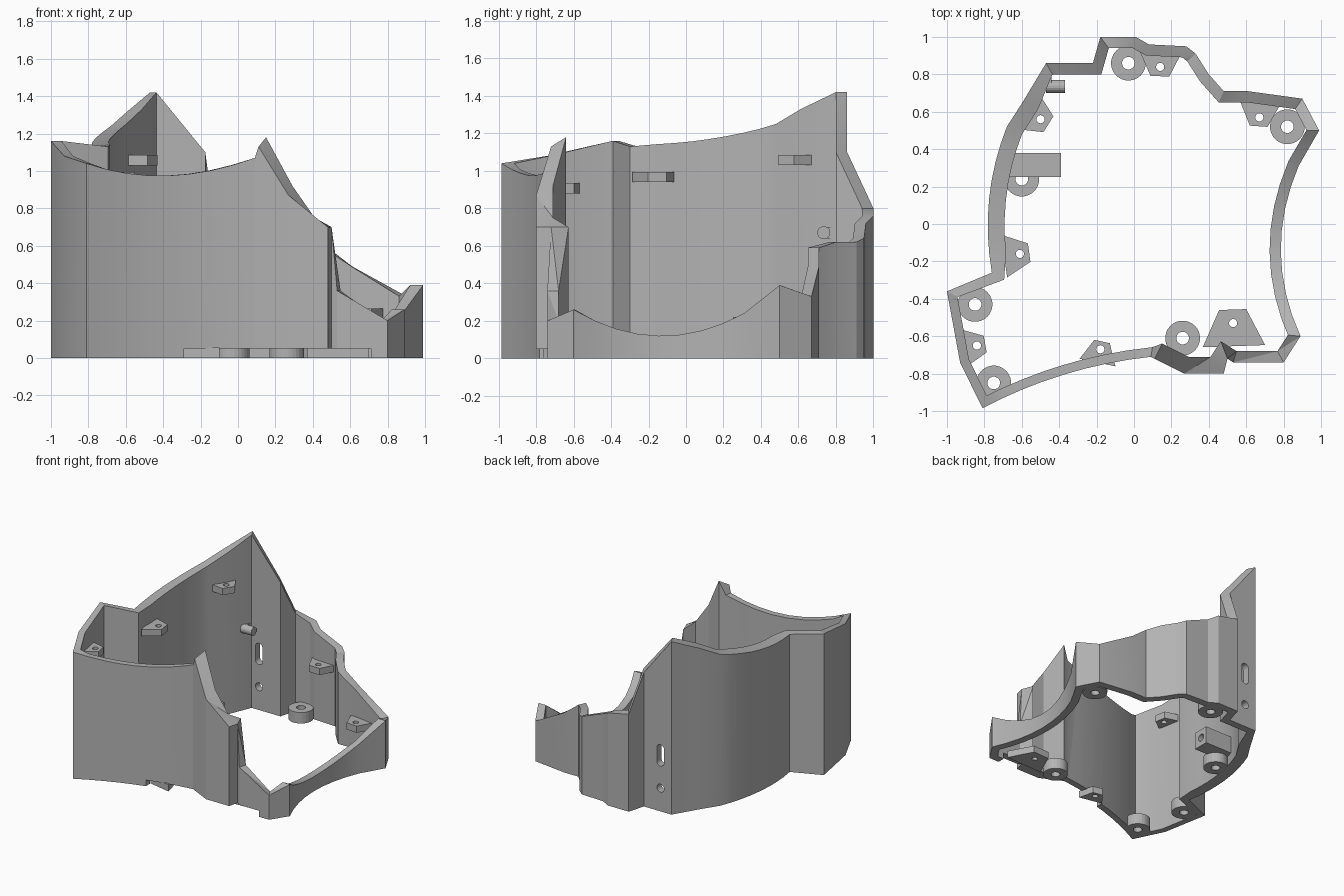
import bpy
import bmesh
from math import cos, sin, pi, radians
from mathutils import Vector, Matrix

default = bpy.data.objects.get("Cube")
if default:
    bpy.data.objects.remove(default, do_unlink=True)

# Single grey plastic
GREY = (0.45, 0.45, 0.45, 1.0)
plastic = bpy.data.materials.new("grey plastic")
plastic.use_nodes = True
plastic.diffuse_color = GREY
plastic.node_tree.nodes["Principled BSDF"].inputs["Base Color"].default_value = GREY


def finish(name, bm):
    """Turn a bmesh into a named grey object."""
    bmesh.ops.recalc_face_normals(bm, faces=bm.faces)
    mesh = bpy.data.meshes.new(name)
    bm.to_mesh(mesh)
    bm.free()
    mesh.materials.append(plastic)
    obj = bpy.data.objects.new(name, mesh)
    bpy.context.collection.objects.link(obj)
    return obj


def prism(name, outline, low, high, place=None):
    """Extrude a flat outline from low to high, then place it."""
    bm = bmesh.new()
    bottom = [bm.verts.new((x, y, low)) for x, y in outline]
    top = [bm.verts.new((x, y, high)) for x, y in outline]
    bm.faces.new(bottom)
    bm.faces.new(top)
    for i in range(len(outline)):
        j = (i + 1) % len(outline)
        bm.faces.new((bottom[i], bottom[j], top[j], top[i]))
    if place:
        bm.transform(place)
    return finish(name, bm)


def rectangle(left, right, front, back):
    return [(left, front), (right, front), (right, back), (left, back)]


def circle(radius, sides=16, stretch=0.0):
    """Circle outline; stretch pulls its halves apart into a slot."""
    angles = [2 * pi * (i + 0.5) / sides for i in range(sides)]
    return [(radius * cos(a), radius * sin(a) + (stretch if sin(a) > 0 else -stretch))
            for a in angles]


def select_only(obj):
    bpy.ops.object.select_all(action="DESELECT")
    bpy.context.view_layer.objects.active = obj
    obj.select_set(True)


def cut(obj, cutter):
    """Subtract the cutter and remove it."""
    cutter.hide_render = True
    mod = obj.modifiers.new("cut", "BOOLEAN")
    mod.operation = "DIFFERENCE"
    mod.solver = "EXACT"
    mod.object = cutter
    select_only(obj)
    bpy.ops.object.modifier_apply(modifier=mod.name)
    bpy.data.objects.remove(cutter, do_unlink=True)


def bow(start, end, bulge, sag, steps=8):
    """Points between two corners on a curve bent inwards, with a dipping rim."""
    start, end = Vector(start), Vector(end)
    along = (end - start).to_2d().normalized()
    bend = Vector((-along.y * bulge, along.x * bulge, -sag))
    ratios = [k / steps for k in range(1, steps)]
    return [tuple(start.lerp(end, t) + bend * 4 * t * (1 - t)) for t in ratios]


# Wall corners, counter-clockwise: x, y, rim height
panel = [(.09, -.71, 1.07), (.11, -.72, 1.13), (.27, -.8, .87), (.48, -.8, .7),
         (.5, -.72, .7), (.53, -.74, .36), (.8, -.74, .2), (.89, -.6, .26)]
back = [(.88, .31, .24), (.99, .5, .39), (.9, .67, .33), (.61, .71, .49),
        (.48, .71, .59), (.4, .8, .62), (.33, .91, .62), (.28, .95, .64),
        (.08, .96, .72), (.01, 1, .76), (-.18, 1, .8), (-.22, .86, 1.1),
        (-.47, .86, 1.42), (-.59, .66, 1.32), (-.68, .52, 1.24)]
bay = [(-.76, -.26, 1.13), (-1, -.36, 1.16), (-.93, -.74, 1.08), (-.81, -.985, 1.04)]
path = (panel + bow(panel[-1], back[0], .1, .13) + back
        + bow(back[-1], bay[0], -.055, .025) + bay
        + bow(bay[-1], panel[0], .045, .08))


def section(x, y):
    """Wall thickness, and how far the inner rim rises above the outer one."""
    if y < -.7 and .1 < x < .49:
        return .09, .05
    if x < -.55 and y > -.2:
        return .09, .01
    return (.05 if y < -.3 and x < .2 else .06), 0


# Build the shell wall by mitring the path inwards
bm = bmesh.new()
rings = []
for i, (x, y, height) in enumerate(path):
    here = Vector((x, y))
    before = (here - Vector(path[i - 1][:2])).normalized()
    after = (Vector(path[(i + 1) % len(path)][:2]) - here).normalized()
    side = Vector((-before.y, before.x))
    mid = (side + Vector((-after.y, after.x))).normalized()
    thick, rise = section(x, y)
    inner = here + mid * thick / max(.6, mid.dot(side))
    rings.append([bm.verts.new(p) for p in (
        (x, y, 0), (x, y, height), (*inner, height + rise), (*inner, 0))])
for i, ring in enumerate(rings):
    other = rings[(i + 1) % len(rings)]
    for k in range(4):
        m = (k + 1) % 4
        bm.faces.new((ring[k], other[k], other[m], ring[m]))
bmesh.ops.triangulate(bm, faces=bm.faces)
wall = finish("shell_wall", bm)

# Shallow notch under the front wall, slot and round hole in the back wall
cut(wall, prism("notch_cutter", rectangle(-.29, .71, -.95, -.62), -.1, .05))
upright = Matrix.Rotation(radians(90), 4, "X")
sideways = Matrix.Rotation(radians(90), 4, "Y")
for z, stretch in ((.46, .055), (.19, 0)):
    place = Matrix.Translation((-.37, .85, z)) @ upright
    cut(wall, prism("slot_cutter", circle(.033, stretch=stretch), -.12, .12, place))
select_only(wall)
bpy.ops.object.shade_smooth_by_angle(angle=radians(18))


def drilled(name, outline, height, place, hole):
    """Plate with a round vertical hole at its origin."""
    part = prism(name, outline, 0, height, place)
    cut(part, prism("drill", circle(hole), -.1, height + .1, place))


# Floor screw bosses
bosses = [(-.03, .86), (.82, .52), (.26, -.61), (-.75, -.85), (-.85, -.43), (-.6, .24)]
for i, (x, y) in enumerate(bosses):
    drilled(f"screw_boss_{i + 1}", circle(.093, 28), .09,
            Matrix.Translation((x, y, 0)), .034)

# Trapezoid mounting tabs: position, inward angle, scale
tabs = [((-.18, -.67, 0), 78, .85), ((.53, -.53, 0), 92, 1.45),
        ((-.84, -.65, .88), 10, .9), ((-.61, -.16, .94), 8, 1),
        ((-.5, .56, 1.03), -32, 1), ((.14, .84, .44), -92, 1),
        ((.67, .57, .21), -94, .95)]
trapezoid = [(-.085, -.115), (.05, -.05), (.05, .05), (-.085, .115)]
for i, (spot, angle, size) in enumerate(tabs):
    place = Matrix.Translation(spot) @ Matrix.Rotation(radians(angle), 4, "Z")
    drilled(f"mounting_tab_{i + 1}", [(u * size, v * size) for u, v in trapezoid],
            .055, place, .022)

# Inner block with a hole drilled into its end
block = prism("inner_block", rectangle(-.68, -.39, .25, .38), .08, .22)
cut(block, prism("drill", circle(.03), -.08, .08,
                 Matrix.Translation((-.4, .32, .15)) @ sideways))

# Small peg on an arm beside the slot
prism("back_peg", circle(.035), -.05, .05,
      Matrix.Translation((-.42, .735, .67)) @ sideways)
prism("peg_arm", rectangle(-.47, -.44, .74, .83), .64, .7)
